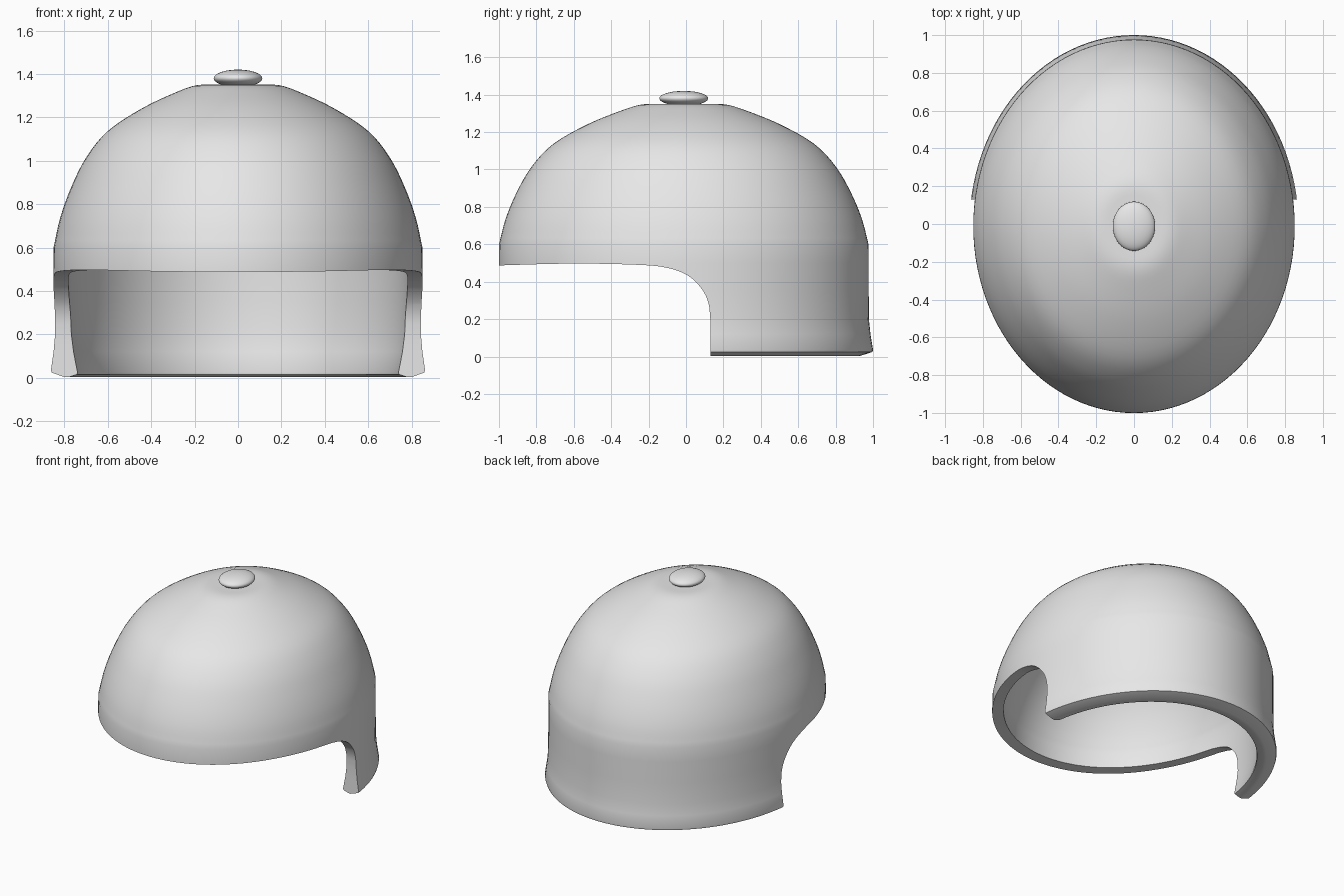
import bpy, bmesh, math
from mathutils import Vector

cube = bpy.data.objects.get("Cube")
if cube:
    bpy.data.objects.remove(cube, do_unlink=True)

SEGMENTS = 112
STRETCH = 1.162      # oval plan: longer front to back
CENTRE_Y = -0.012

grey = bpy.data.materials.new("plain grey")
grey.use_nodes = True
colour = (0.8, 0.8, 0.8, 1)
grey.diffuse_color = colour
bsdf = next(n for n in grey.node_tree.nodes if n.type == 'BSDF_PRINCIPLED')
bsdf.inputs["Base Color"].default_value = colour


def spline(points, steps=4):
    """Smooth curve through the given 2D points."""
    p = [Vector(q) for q in points]
    p = [2 * p[0] - p[1]] + p + [2 * p[-1] - p[-2]]
    out = []
    for a, b, c, d in zip(p, p[1:], p[2:], p[3:]):
        for i in range(steps):
            t = i / steps
            out.append(0.5 * (2 * b + (c - a) * t + (2 * a - 5 * b + 4 * c - d) * t ** 2
                              + (3 * b - a - 3 * c + d) * t ** 3))
    return out + [p[-2]]


def make_object(name, bm):
    bmesh.ops.recalc_face_normals(bm, faces=bm.faces)
    mesh = bpy.data.meshes.new(name)
    bm.to_mesh(mesh)
    bm.free()
    mesh.materials.append(grey)
    obj = bpy.data.objects.new(name, mesh)
    bpy.context.collection.objects.link(obj)
    return obj


def lathe(name, profile):
    """Oval lathe of a profile whose two ends lie on the axis."""
    bm = bmesh.new()
    first = bm.verts.new((0, CENTRE_Y, profile[0][1]))
    last = bm.verts.new((0, CENTRE_Y, profile[-1][1]))
    rings = []
    for r, z in profile[1:-1]:
        angles = [2 * math.pi * i / SEGMENTS for i in range(SEGMENTS)]
        rings.append([bm.verts.new((r * math.cos(a), r * STRETCH * math.sin(a) + CENTRE_Y, z))
                      for a in angles])
    for i in range(SEGMENTS):
        j = (i + 1) % SEGMENTS
        bm.faces.new((first, rings[0][i], rings[0][j]))
        bm.faces.new((last, rings[-1][j], rings[-1][i]))
        for low, high in zip(rings, rings[1:]):
            bm.faces.new((low[i], low[j], high[j], high[i]))
    return make_object(name, bm)


def smooth(obj, degrees):
    bpy.ops.object.select_all(action='DESELECT')
    obj.select_set(True)
    bpy.context.view_layer.objects.active = obj
    bpy.ops.object.shade_smooth_by_angle(angle=math.radians(degrees))


# Helmet shell: outer dome, flared rim, inner dome
outer = spline([(0.1, 1.35), (0.19, 1.348), (0.28, 1.318), (0.44, 1.243), (0.6, 1.137),
                (0.7, 1.015), (0.77, 0.875), (0.82, 0.735), (0.85, 0.6)])
rim = [(0.851, 0.5), (0.851, 0.35), (0.852, 0.2), (0.859, 0.12), (0.871, 0.035),
       (0.868, 0.024), (0.81, 0.003), (0.79, 0.003), (0.752, 0.015), (0.75, 0.025),
       (0.768, 0.12), (0.778, 0.2), (0.782, 0.35), (0.782, 0.5)]
inner = spline([(0.78, 0.6), (0.75, 0.72), (0.7, 0.855), (0.63, 0.985), (0.54, 1.09),
                (0.4, 1.18), (0.25, 1.252), (0.17, 1.278), (0.1, 1.28)])
shell = lathe("helmet_shell", [(0, 1.35)] + outer + rim + inner + [(0, 1.28)])

# Face opening, cut sideways through the shell
opening = spline([(0.13, 0.2), (0.12, 0.285), (0.085, 0.36), (0.01, 0.433), (-0.1, 0.474),
                  (-0.25, 0.49), (-0.6, 0.497), (-1.0, 0.487), (-1.3, 0.475)])
outline = [(-1.3, -0.2), (0.13, -0.2)] + opening
bm = bmesh.new()
side = bm.faces.new([bm.verts.new((-1.2, y, z)) for y, z in outline])
grown = bmesh.ops.extrude_face_region(bm, geom=[side])["geom"]
bmesh.ops.translate(bm, vec=(2.4, 0, 0),
                    verts=[v for v in grown if isinstance(v, bmesh.types.BMVert)])
cutter = make_object("opening_cutter", bm)
cutter.hide_render = True
cut = shell.modifiers.new("face opening", 'BOOLEAN')
cut.operation = 'DIFFERENCE'
cut.solver = 'EXACT'
cut.object = cutter
bpy.context.view_layer.objects.active = shell
bpy.ops.object.modifier_apply(modifier=cut.name)
bpy.data.objects.remove(cutter, do_unlink=True)
smooth(shell, 50)

# Flattened button on the crown
arc = [math.pi * (i / 20 - 0.5) for i in range(21)]
button = lathe("top_button", [(0.112 * math.cos(a), 1.38 + 0.04 * math.sin(a)) for a in arc])
smooth(button, 60)
